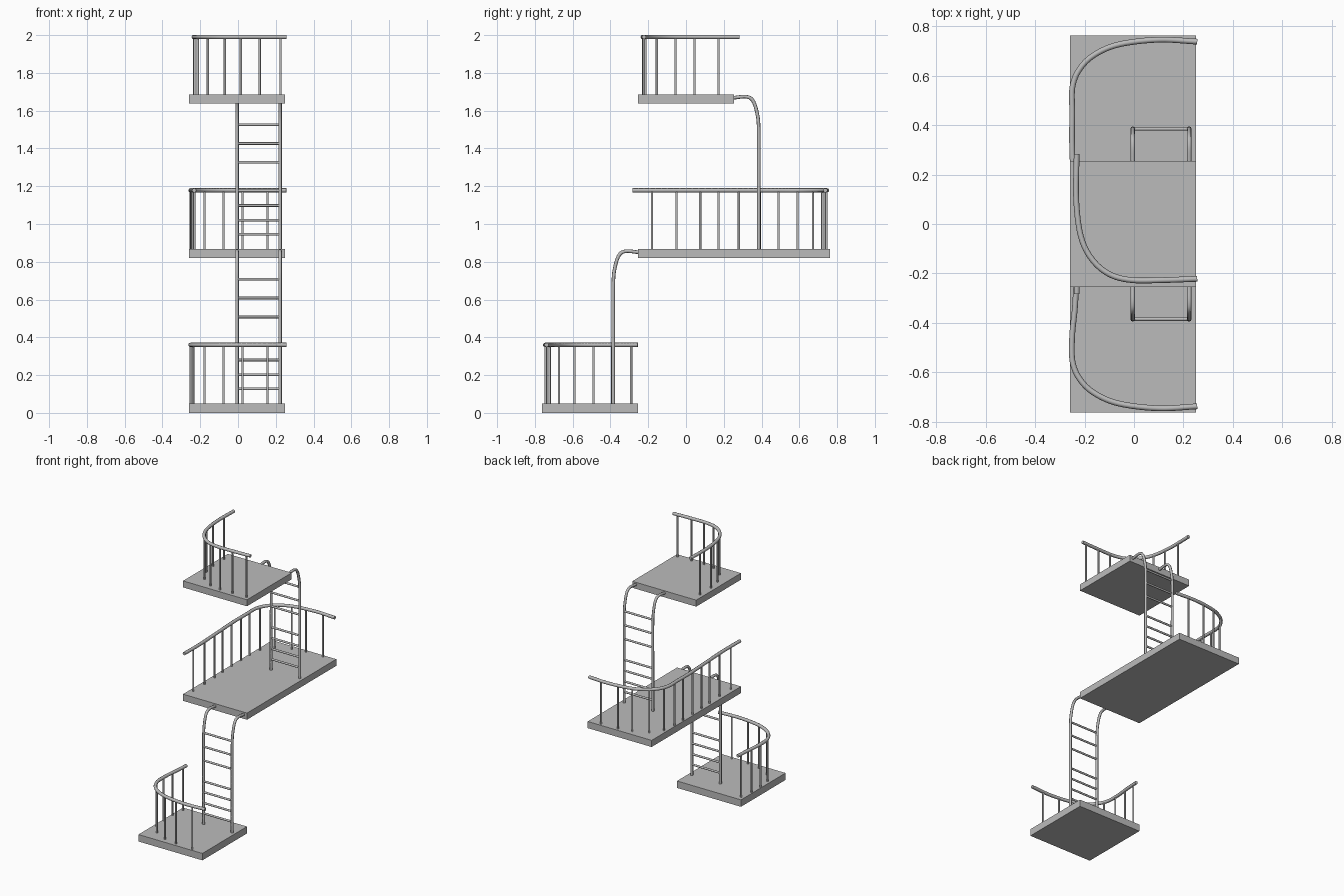
import bpy, math
from mathutils import Vector

if "Cube" in bpy.data.objects:
    bpy.data.objects.remove(bpy.data.objects["Cube"])

grey = bpy.data.materials.new("mid grey")
grey.diffuse_color = (0.5, 0.5, 0.5, 1)
grey.use_nodes = True
grey.node_tree.nodes["Principled BSDF"].inputs["Base Color"].default_value = grey.diffuse_color


def finish(ob, name):
    ob.name = name
    ob.data.materials.append(grey)
    return ob


def box(name, x0, x1, y0, y1, z0, z1):
    bpy.ops.mesh.primitive_cube_add(size=1, location=((x0 + x1) / 2, (y0 + y1) / 2, (z0 + z1) / 2))
    ob = bpy.context.object
    ob.scale = (x1 - x0, y1 - y0, z1 - z0)
    return finish(ob, name)


def rod(name, a, b, r):
    a, b = Vector(a), Vector(b)
    d = b - a
    bpy.ops.mesh.primitive_cylinder_add(vertices=12, radius=r, depth=d.length, location=(a + b) / 2)
    ob = bpy.context.object
    ob.rotation_euler = d.to_track_quat('Z', 'Y').to_euler()
    bpy.ops.object.shade_smooth_by_angle(angle=math.radians(40))
    return finish(ob, name)


def spline(pts, n=6):
    """Catmull-Rom smoothing of a short path"""
    p = [Vector(q) for q in pts]
    p = [2 * p[0] - p[1]] + p + [2 * p[-1] - p[-2]]
    out = []
    for i in range(1, len(p) - 2):
        a, b, c, d = p[i - 1:i + 3]
        for k in range(n):
            t = k / n
            out.append(0.5 * (2 * b + (c - a) * t + (2 * a - 5 * b + 4 * c - d) * t * t
                              + (3 * b - a - 3 * c + d) * t ** 3))
    return out + [p[-2]]


def tube(name, pts, r):
    cu = bpy.data.curves.new(name, 'CURVE')
    cu.dimensions = '3D'
    cu.bevel_depth = r
    cu.bevel_resolution = 2
    cu.use_fill_caps = True
    path = spline(pts)
    s = cu.splines.new('POLY')
    s.points.add(len(path) - 1)
    for q, v in zip(s.points, path):
        q.co = (*v, 1)
    ob = bpy.data.objects.new(name, cu)
    bpy.context.collection.objects.link(ob)
    return finish(ob, name)


def railing(name, path, posts, z_floor, z_rail):
    tube(name + "_handrail", [(x, y, z_rail) for x, y in path], 0.0115)
    for i, (x, y) in enumerate(posts):
        rod(f"{name}_baluster_{i}", (x, y, z_floor), (x, y, z_rail), 0.0062)


# platforms
X0, X1 = -0.26, 0.25
box("lower_platform", X0, X1, -0.763, -0.255, 0, 0.05)
box("middle_platform_front", X0, X1, -0.255, 0.255, 0.82, 0.868)
box("middle_platform_back", X0, X1, 0.255, 0.763, 0.82, 0.868)
box("upper_platform", X0, X1, -0.255, 0.255, 1.638, 1.685)

# corner bend shared by the lower and middle railings
bend = [(-0.25, 0.45), (-0.249, 0.555), (-0.22, 0.627), (-0.16, 0.685),
        (-0.06, 0.727), (0.1, 0.746), (0.256, 0.738)]
bend_posts = [(-0.25, 0.39), (-0.25, 0.49), (-0.238, 0.59), (-0.177, 0.672),
              (-0.077, 0.722), (0.024, 0.74), (0.156, 0.744)]


def flip(pts):
    return [(x, -y) for x, y in pts]


railing("lower", [(-0.234, -0.255), (-0.24, -0.35)] + flip(bend),
        [(-0.237, -0.29)] + flip(bend_posts), 0.04, 0.36)
railing("middle", [(-0.232, -0.283), (-0.231, -0.1), (-0.24, 0.1), (-0.25, 0.3)] + bend,
        [(-0.231, -0.18), (-0.233, -0.05), (-0.239, 0.075), (-0.244, 0.172), (-0.249, 0.28)] + bend_posts,
        0.86, 1.178)
railing("upper", [(-0.232, 0.283), (-0.234, 0.1), (-0.215, -0.05), (-0.17, -0.143),
                  (-0.1, -0.203), (-0.01, -0.227), (0.12, -0.227), (0.256, -0.222)],
        [(-0.233, 0.172), (-0.23, 0.045), (-0.213, -0.056), (-0.16, -0.154), (-0.07, -0.214),
         (0.015, -0.228), (0.115, -0.227), (0.225, -0.223)], 1.675, 1.99)

# ladders: hooked side rails and rungs
hook = [(0.385, 0.04), (0.385, 0.4), (0.385, 0.68), (0.376, 0.77), (0.354, 0.835),
        (0.318, 0.856), (0.25, 0.85)]
rungs = [0.127, 0.202, 0.28, 0.358, 0.508, 0.608, 0.708]
for name, sy, dz in (("lower_ladder", -1, 0), ("upper_ladder", 1, 0.818)):
    for side, x in (("left", -0.005), ("right", 0.223)):
        tube(f"{name}_{side}_rail", [(x, sy * y, z + dz) for y, z in hook], 0.0095)
    for i, z in enumerate(rungs):
        rod(f"{name}_rung_{i}", (-0.005, sy * 0.385, z + dz), (0.223, sy * 0.385, z + dz), 0.007)
